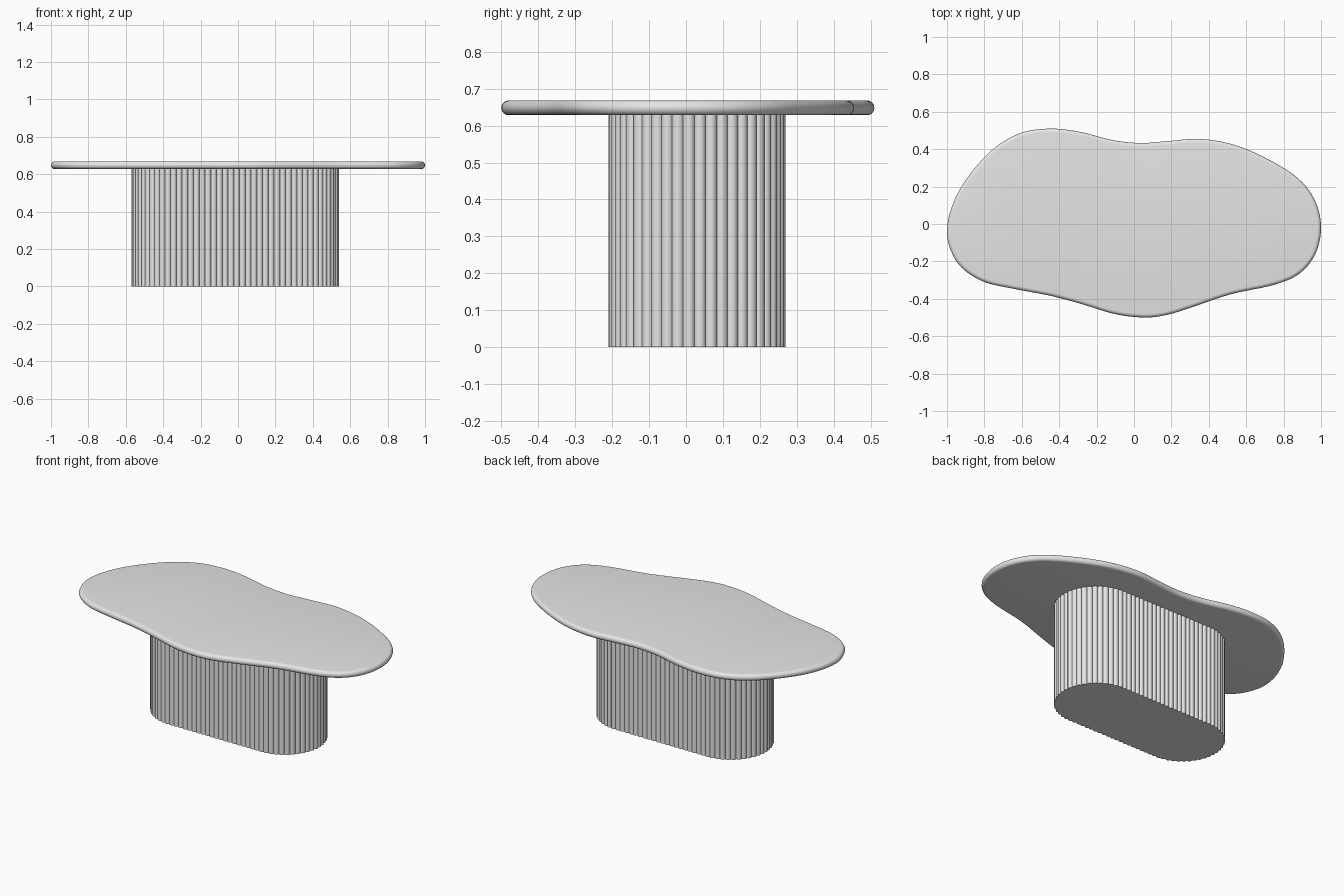
import bpy, bmesh, math
from mathutils import Vector

if "Cube" in bpy.data.objects:
    bpy.data.objects.remove(bpy.data.objects["Cube"])

stone = bpy.data.materials.new("warm light grey")
stone.diffuse_color = (0.8, 0.79, 0.78, 1)
stone.use_nodes = True
stone.node_tree.nodes["Principled BSDF"].inputs["Base Color"].default_value = stone.diffuse_color


def loft(name, rings):
    """Closed solid from stacked rings of (x, y, z), with flat caps."""
    bm = bmesh.new()
    rows = [[bm.verts.new(p) for p in ring] for ring in rings]
    n = len(rows[0])
    for a, b in zip(rows, rows[1:]):
        for i in range(n):
            j = (i + 1) % n
            bm.faces.new((a[i], a[j], b[j], b[i])).smooth = True
    bm.faces.new(rows[0][::-1])
    bm.faces.new(rows[-1])
    bmesh.ops.recalc_face_normals(bm, faces=bm.faces)
    mesh = bpy.data.meshes.new(name)
    bm.to_mesh(mesh)
    bm.free()
    mesh.set_sharp_from_angle(angle=math.radians(35))
    mesh.materials.append(stone)
    obj = bpy.data.objects.new(name, mesh)
    bpy.context.collection.objects.link(obj)
    return obj


def closed_spline(points, steps):
    """Closed Catmull-Rom curve through the points."""
    pts = [Vector(p) for p in points]
    n, out = len(pts), []
    for i in range(n):
        a, b, c, d = (pts[(i + k) % n] for k in (-1, 0, 1, 2))
        for s in range(steps):
            t = s / steps
            out.append(0.5 * (2 * b + (c - a) * t + (2 * a - 5 * b + 4 * c - d) * t * t
                              + (3 * b - a - 3 * c + d) * t ** 3))
    return out


def normals(loop):
    """Outward normals of a counter-clockwise loop."""
    n, out = len(loop), []
    for i in range(n):
        t = (loop[(i + 1) % n] - loop[i - 1]).normalized()
        out.append(Vector((t.y, -t.x)))
    return out


# Tabletop: free-form outline with a full half-round edge
outline = [(-1, -0.04), (-0.975, 0.09), (-0.9, 0.235), (-0.76, 0.395), (-0.61, 0.485),
           (-0.45, 0.51), (-0.29, 0.493), (-0.12, 0.45), (0.03, 0.433), (0.18, 0.443),
           (0.35, 0.455), (0.53, 0.425), (0.71, 0.35), (0.88, 0.242), (0.97, 0.12),
           (1, -0.02), (0.97, -0.16), (0.885, -0.265), (0.75, -0.325), (0.52, -0.375),
           (0.31, -0.445), (0.18, -0.485), (0.06, -0.5), (-0.1, -0.482), (-0.29, -0.425),
           (-0.45, -0.383), (-0.63, -0.349), (-0.8, -0.31), (-0.92, -0.235), (-0.98, -0.14)]
edge = closed_spline(outline[::-1], 6)
edge_n = normals(edge)
r, zc = 0.02, 0.648
rings = []
for k in range(13):
    a = -math.pi / 2 + math.pi * k / 12
    inset = r * (1 - math.cos(a))
    rings.append([(*(p - m * inset), zc + r * math.sin(a)) for p, m in zip(edge, edge_n)])
loft("tabletop", rings)

# Base: upright stadium wrapped in convex flutes
CX, CY, HALF, R = -0.015, 0.03, 0.315, 0.24
FLUTES, SEG, DEPTH = 88, 8, 0.01
core = R - DEPTH
straight, arc = 2 * HALF, math.pi * core
total = 2 * (straight + arc)


def stadium(s):
    """Point and outward normal at distance s along the stadium."""
    side, s = divmod(s % total, straight + arc)
    sign = -1 if side else 1
    if s < straight:
        p, m = Vector((-HALF + s, -core)), Vector((0, -1))
    else:
        a = (s - straight) / core - math.pi / 2
        m = Vector((math.cos(a), math.sin(a)))
        p = Vector((HALF, 0)) + m * core
    return p * sign, m * sign


pitch = total / FLUTES
rad = ((pitch / 2) ** 2 + DEPTH ** 2) / (2 * DEPTH)   # flute arc radius
half_angle = math.asin(pitch / 2 / rad)
section = []
for f in range(FLUTES):
    for k in range(SEG):
        a = half_angle * (2 * k / SEG - 1)
        p, m = stadium((f + 0.5) * pitch + rad * math.sin(a))
        section.append(p + m * (rad * math.cos(a) - rad + DEPTH) + Vector((CX, CY)))
loft("fluted_base", [[(p.x, p.y, z) for p in section] for z in (0, 0.63)])
